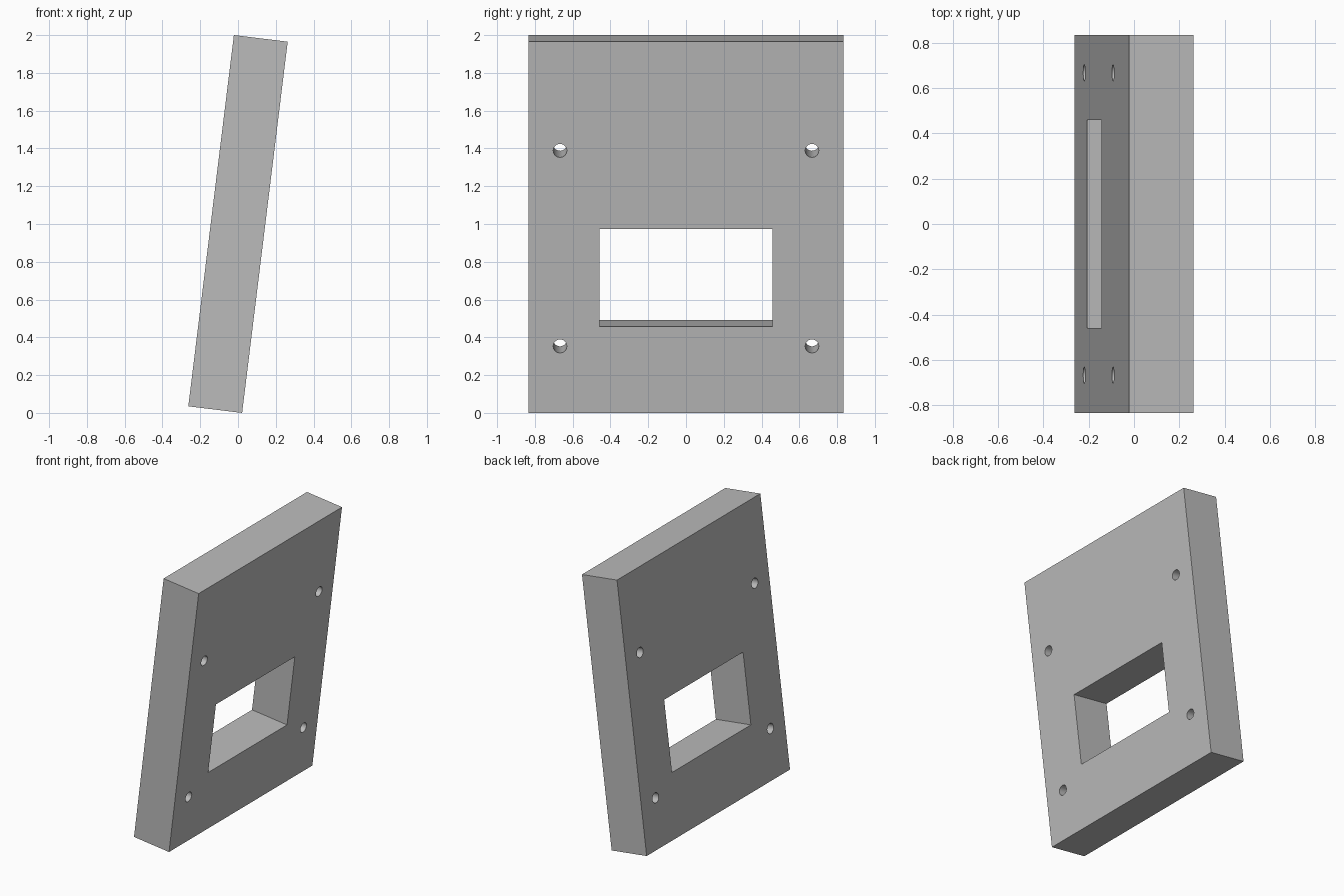
import bpy
import math
from mathutils import Matrix

if "Cube" in bpy.data.objects:
    bpy.data.objects.remove(bpy.data.objects["Cube"], do_unlink=True)

THICK, WIDTH, HEIGHT = 0.287, 1.666, 1.98
TILT = math.radians(7)

grey = bpy.data.materials.new("plain grey")
grey.use_nodes = True
colour = (0.5, 0.5, 0.5, 1)
grey.diffuse_color = colour
grey.node_tree.nodes["Principled BSDF"].inputs["Base Color"].default_value = colour


def box(name, size, centre=(0, 0, 0)):
    bpy.ops.mesh.primitive_cube_add(size=1, location=centre)
    obj = bpy.context.object
    obj.name = name
    obj.scale = size
    bpy.ops.object.transform_apply(location=True, rotation=False, scale=True)
    obj.data.materials.append(grey)
    return obj


def cut(target, cutter):
    cutter.hide_render = True
    mod = target.modifiers.new("cut", "BOOLEAN")
    mod.operation = "DIFFERENCE"
    mod.solver = "EXACT"
    mod.object = cutter
    bpy.context.view_layer.objects.active = target
    bpy.ops.object.modifier_apply(modifier=mod.name)
    bpy.data.objects.remove(cutter, do_unlink=True)


# Thick upright panel
panel = box("tilted_panel", (THICK, WIDTH, HEIGHT))

# Rectangular window below the middle
cut(panel, box("window_cutter", (1, 0.917, 0.522), (0, 0, -0.269)))

# Four round screw holes
for y in (-0.667, 0.667):
    for z in (-0.634, 0.409):
        bpy.ops.mesh.primitive_cylinder_add(
            vertices=48, radius=0.036, depth=1, location=(0, y, z),
            rotation=(0, math.pi / 2, 0))
        hole = bpy.context.object
        hole.name = "screw_hole_cutter"
        hole.data.materials.append(grey)
        cut(panel, hole)

# Lean the panel towards its left and stand it on the ground
panel.data.transform(Matrix.Translation((0, 0, 1)) @ Matrix.Rotation(TILT, 4, "Y"))
bpy.ops.object.select_all(action="DESELECT")
panel.select_set(True)
bpy.context.view_layer.objects.active = panel
bpy.ops.object.shade_smooth_by_angle(angle=math.radians(30))
